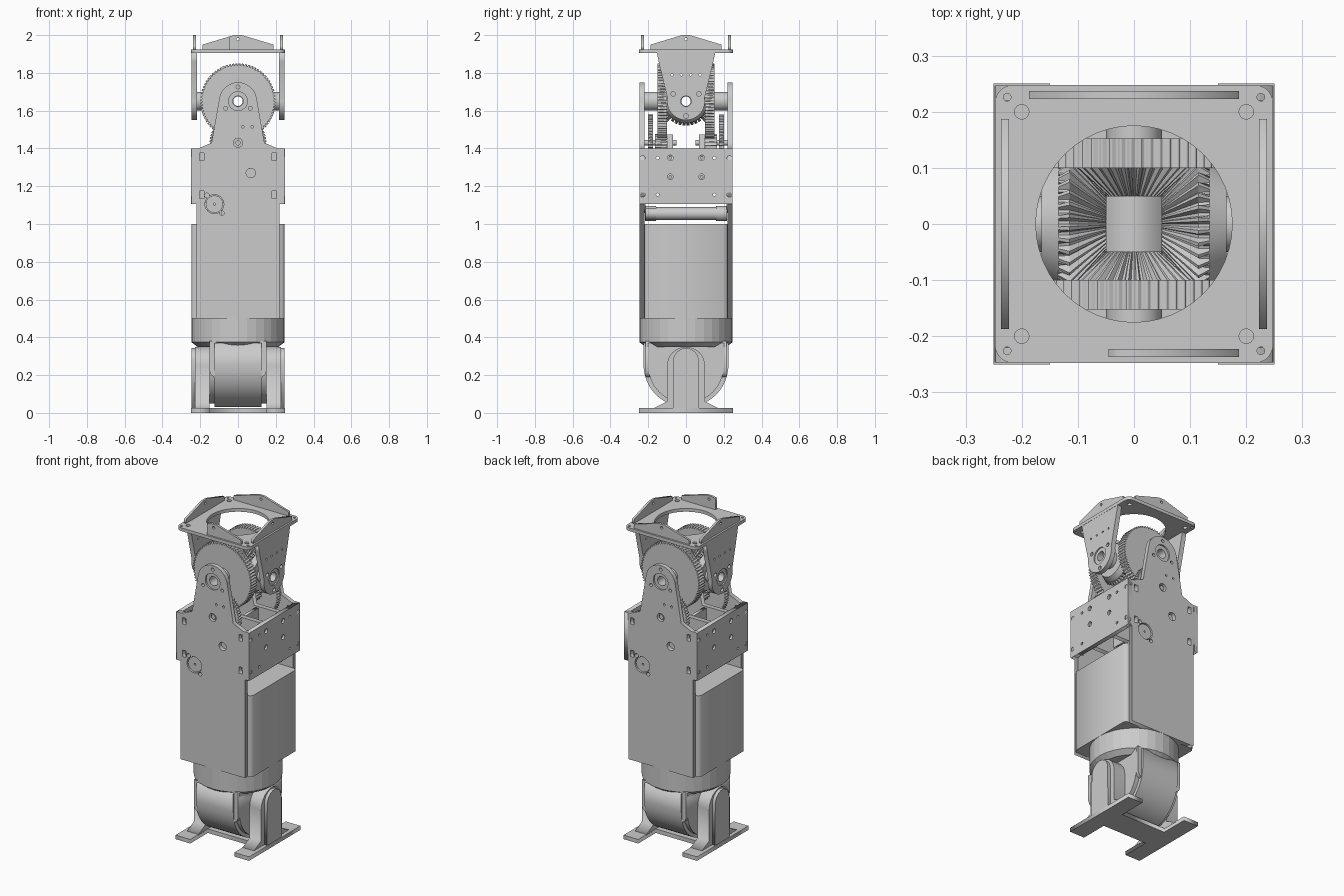
import bpy, bmesh, math
from mathutils import Matrix

if "Cube" in bpy.data.objects:
    bpy.data.objects.remove(bpy.data.objects["Cube"])

AXES = {
    'X': Matrix(((0, 0, 1, 0), (1, 0, 0, 0), (0, 1, 0, 0), (0, 0, 0, 1))),   # (u,v)->(y,z)
    'Y': Matrix(((1, 0, 0, 0), (0, 0, -1, 0), (0, 1, 0, 0), (0, 0, 0, 1))),  # (u,v)->(x,z)
    'Z': Matrix.Identity(4)}


def add(name, mesh):
    ob = bpy.data.objects.new(name, mesh)
    bpy.context.collection.objects.link(ob)
    return ob


def arc(cx, cy, r, a0, a1, n=16):
    return [(cx + r * math.cos(math.radians(a0 + (a1 - a0) * i / n)),
             cy + r * math.sin(math.radians(a0 + (a1 - a0) * i / n))) for i in range(n + 1)]


def circle(cx, cy, r, n=24):
    return arc(cx, cy, r, 0, 360, n)[:-1]


def rect(x0, x1, y0, y1):
    return [(x0, y0), (x1, y0), (x1, y1), (x0, y1)]


def prism(name, outline, axis, a, b, holes=()):
    """Filled outline with holes, extruded from a to b along an axis."""
    cu = bpy.data.curves.new(name, 'CURVE')
    cu.dimensions, cu.fill_mode, cu.extrude = '2D', 'BOTH', abs(b - a) / 2
    for pts in [outline, *holes]:
        sp = cu.splines.new('POLY')
        sp.points.add(len(pts) - 1)
        for p, q in zip(sp.points, pts):
            p.co = (q[0], q[1], 0, 1)
        sp.use_cyclic_u = True
    tmp = add(name, cu)
    me = bpy.data.meshes.new_from_object(tmp.evaluated_get(bpy.context.evaluated_depsgraph_get()))
    bpy.data.objects.remove(tmp)
    mid = (a + b) / 2
    off = {'X': (mid, 0, 0), 'Y': (0, mid, 0), 'Z': (0, 0, mid)}[axis]
    me.transform(Matrix.Translation(off) @ AXES[axis])
    bm = bmesh.new()
    bm.from_mesh(me)
    bmesh.ops.remove_doubles(bm, verts=bm.verts, dist=1e-5)
    bmesh.ops.recalc_face_normals(bm, faces=bm.faces)
    bm.to_mesh(me)
    bm.free()
    return add(name, me)


def turned(ob, name, deg=180):
    """Copy rotated about the vertical axis."""
    me = ob.data.copy()
    me.transform(Matrix.Rotation(math.radians(deg), 4, 'Z'))
    return add(name, me)


def loft(name, loops, matrix=Matrix.Identity(4), closed=False):
    """Skin equal-length 3D loops; closed joins last to first, otherwise caps ends."""
    bm = bmesh.new()
    vs = [[bm.verts.new(matrix @ Matrix.Translation(p).translation) for p in lp] for lp in loops]
    n = len(vs[0])
    for k in range(len(vs) if closed else len(vs) - 1):
        A, B = vs[k], vs[(k + 1) % len(vs)]
        for i in range(n):
            bm.faces.new((A[i], A[(i + 1) % n], B[(i + 1) % n], B[i]))
    if not closed:
        bm.faces.new(vs[0])
        bm.faces.new(vs[-1])
    bmesh.ops.recalc_face_normals(bm, faces=bm.faces)
    me = bpy.data.meshes.new(name)
    bm.to_mesh(me)
    bm.free()
    return add(name, me)


def teeth(n, root, tip, cx=0, cy=0):
    pts = []
    for i in range(n):
        for f, r in ((0, root), (.3, root), (.5, tip), (.8, tip)):
            t = 2 * math.pi * (i + f) / n
            pts.append((cx + r * math.cos(t), cy + r * math.sin(t)))
    return pts


def at(pts, z):
    return [(x, y, z) for x, y in pts]


def mirrored_u(half):
    """Right-hand half profile, bottom to top, closed with its mirror image."""
    return half + [(-x, y) for x, y in reversed(half)]


AX = 1.65   # height of the differential axis
CS = 1.43   # height of the pinion shaft

# Base: H-shaped foot plate and clevis arms
foot = [(-.25, -.25), (-.15, -.25), (-.15, -.08), (.15, -.08), (.15, -.25), (.25, -.25)]
prism("base_plate", foot + [(-x, -y) for x, y in foot], 'Z', 0, .025)
arm = prism("clevis_arm_right", [(.18, .02), (.1, .06)] + arc(0, .25, .1, 0, 180) + [(-.1, .06), (-.18, .02)],
            'X', .15, .228)
cap = prism("clevis_cap_right", [(.07, .02)] + arc(0, .275, .068, 0, 180) + [(-.07, .02)], 'X', .228, .247)
turned(arm, "clevis_arm_left")
turned(cap, "clevis_cap_left")

# Wrist body hanging between the arms
prism("wrist_barrel", [(.225, .37)] + arc(0, .255, .225, 0, -180, 24) + [(-.225, .37)], 'X', -.125, .125)
prism("wrist_cheeks", [(.2, .37)] + arc(0, .25, .2, 0, -180, 24) + [(-.2, .37)], 'X', -.15, .15)
prism("wrist_block", mirrored_u([(.125, .19), (.142, .2), (.15, .22), (.15, .38)]), 'Y', -.215, .215)
loft("turntable", [at(circle(0, 0, r, 32), z) for r, z in ((.215, .35), (.247, .375), (.247, .5))])

# Main housing with side covers
prism("housing", mirrored_u([(.235, -.22), (.247, -.205), (.247, .205), (.235, .22)]), 'Z', .5, 1.0)

# Front and back plates with bearing lugs
half = [(.22, .5), (.22, 1.105), (.247, 1.105), (.247, 1.4), (.21, 1.4), (.14, 1.43)]
lug = half + arc(0, AX, .1, 8, 172) + [(-x, z) for x, z in reversed(half)]
bolts = [circle(.075 * math.cos(math.radians(a)), AX + .075 * math.sin(math.radians(a)), .01, 12)
         for a in (90, 210, 330)]
holes = bolts + [circle(0, AX, .05), circle(0, CS, .024), circle(.025, 1.515, .007, 10),
                 circle(.075, 1.515, .007, 10), circle(.068, 1.27, .025), circle(-.125, 1.105, .05),
                 circle(-.085, 1.058, .012, 12), circle(-.165, 1.152, .012, 12)]
holes += [rect(s * .192 - .012, s * .192 + .012, z - .02, z + .02) for s in (-1, 1) for z in (1.355, 1.155)]
front = prism("front_plate", lug, 'Y', -.247, -.22, holes)
turned(front, "back_plate")

# Upper side plates with screw holes
sh = [circle(s * y, z, r, 14) for s in (-1, 1) for y, z, r in
      ((.23, 1.35, .013), (.15, 1.35, .008), (.083, 1.35, .015), (.083, 1.25, .015), (.15, 1.155, .008),
       (.23, 1.155, .013))]
side = prism("side_plate_right", rect(-.247, .247, 1.105, 1.4), 'X', .222, .249, sh)
turned(side, "side_plate_left")
screws = [prism("side_screw", circle(s * .083, z, .009, 12), 'X', .215, .24) for s in (-1, 1) for z in (1.25, 1.35)]
for s in screws:
    turned(s, "side_screw_left")

# Inner bearing walls, drive motors, pinion shafts and gears (front, then back)
parts = [
    prism("inner_wall", mirrored_u([(.222, 1.11), (.222, 1.4), (.06, 1.4), (.045, 1.475)]), 'Y', -.1, -.07,
          [circle(-.125, 1.25, .03)]),
    prism("motor", circle(-.125, 1.055, .034), 'Y', -.16, .16),
    prism("motor_front_cap", circle(-.125, 1.055, .04), 'Y', -.218, -.16),
    prism("motor_rear_cap", circle(-.125, 1.055, .03), 'Y', .16, .215),
    prism("motor_disc", circle(-.125, 1.105, .046), 'Y', -.24, -.215, [circle(-.125, 1.105, .006, 8)]),
    prism("pinion_shaft", circle(0, CS, .014, 16), 'Y', -.24, -.05),
    prism("reduction_gear", teeth(56, .14, .15, 0, CS), 'Y', -.2, -.175),
    prism("pinion", teeth(14, .036, .046, 0, CS), 'Y', -.165, -.1),
    prism("drive_gear", teeth(72, .19, .2, 0, AX), 'Y', -.152, -.1, [circle(0, AX, .028)]),
    prism("drive_bearing", circle(0, AX, .05), 'Y', -.237, -.152, [circle(0, AX, .028)]),
]
for p in parts:
    turned(p, p.name + "_back")
rib = prism("inner_rib_right", rect(-.07, .07, 1.15, 1.39), 'X', .07, .09)
turned(rib, "inner_rib_left")

# Differential: four bevel gears meeting around a bored centre block
N = 36
bore = circle(0, 0, .028, N * 4)
for k, nm in enumerate(("right", "back", "left", "front")):
    spur = k % 2
    loops = [at(teeth(N, .112, .13), .115), at(teeth(N, .043, .05), .05), at(bore, .05), at(bore, .115)]
    if not spur:
        loops = [at(circle(0, 0, .098, N * 4), .165), at(circle(0, 0, .115, N * 4), .135)] + loops[:3] \
            + [at(bore, .165)]
    m = Matrix.Translation((0, 0, AX)) @ Matrix.Rotation(k * math.pi / 2, 4, 'Z') @ AXES['X']
    loft("bevel_gear_" + nm, loops, m, closed=True)
block = prism("centre_block", rect(-.05, .05, AX - .05, AX + .05), 'Y', -.05, .05, [circle(0, AX, .025)])
cutter = prism("bore_cutter", circle(0, AX, .0249), 'X', -.1, .1)
cutter.hide_render = True
cutter.hide_viewport = True
mod = block.modifiers.new("cross_bore", 'BOOLEAN')
mod.object, mod.operation, mod.solver = cutter, 'DIFFERENCE', 'EXACT'

# Top bracket plate with round opening
corner = []
for a, sx, sy in ((0, 1, 1), (90, -1, 1), (180, -1, -1), (270, 1, -1)):
    corner += arc(sx * .215, sy * .215, .033, a, a + 90, 6)
ph = [circle(0, 0, .175, 48)]
for sx in (-1, 1):
    for sy in (-1, 1):
        ph += [circle(sx * .2, sy * .2, .013, 14), circle(sx * .226, sy * .226, .007, 10)]
prism("top_plate", corner, 'Z', 1.905, 1.925, ph)

# Upright peaked flanges; the front one is shorter
peak = [(.187, 1.92), (.187, 1.95), (.02, 2.0)]
pin = [circle(0, 1.978, .008, 10)]
fl = prism("flange_right", mirrored_u(peak), 'X', .223, .237, pin)
turned(fl, "flange_back", 90)
turned(fl, "flange_left", 180)
prism("flange_front", peak + [(-.02, 2.0), (-.045, 1.993), (-.045, 1.92)], 'Y', -.237, -.223, pin)

# Hanging bracket ears with bearings
ear = [(.155, 1.91), (.145, 1.86)] + arc(0, AX, .1, 10, -190, 24) + [(-.145, 1.86), (-.155, 1.91)]
eb = [circle(.078 * math.cos(math.radians(a)), AX + .078 * math.sin(math.radians(a)), .012, 12)
      for a in (30, 150, 270)]
eb += [circle(y, 1.79, .006, 10) for y in (-.075, -.025, .025, .075)] + [circle(0, AX, .05)]
e = prism("ear_right", ear, 'X', .218, .247, eb)
b = prism("ear_bearing_right", circle(0, AX, .05), 'X', .165, .24, [circle(0, AX, .028)])
turned(e, "ear_left")
turned(b, "ear_bearing_left")
